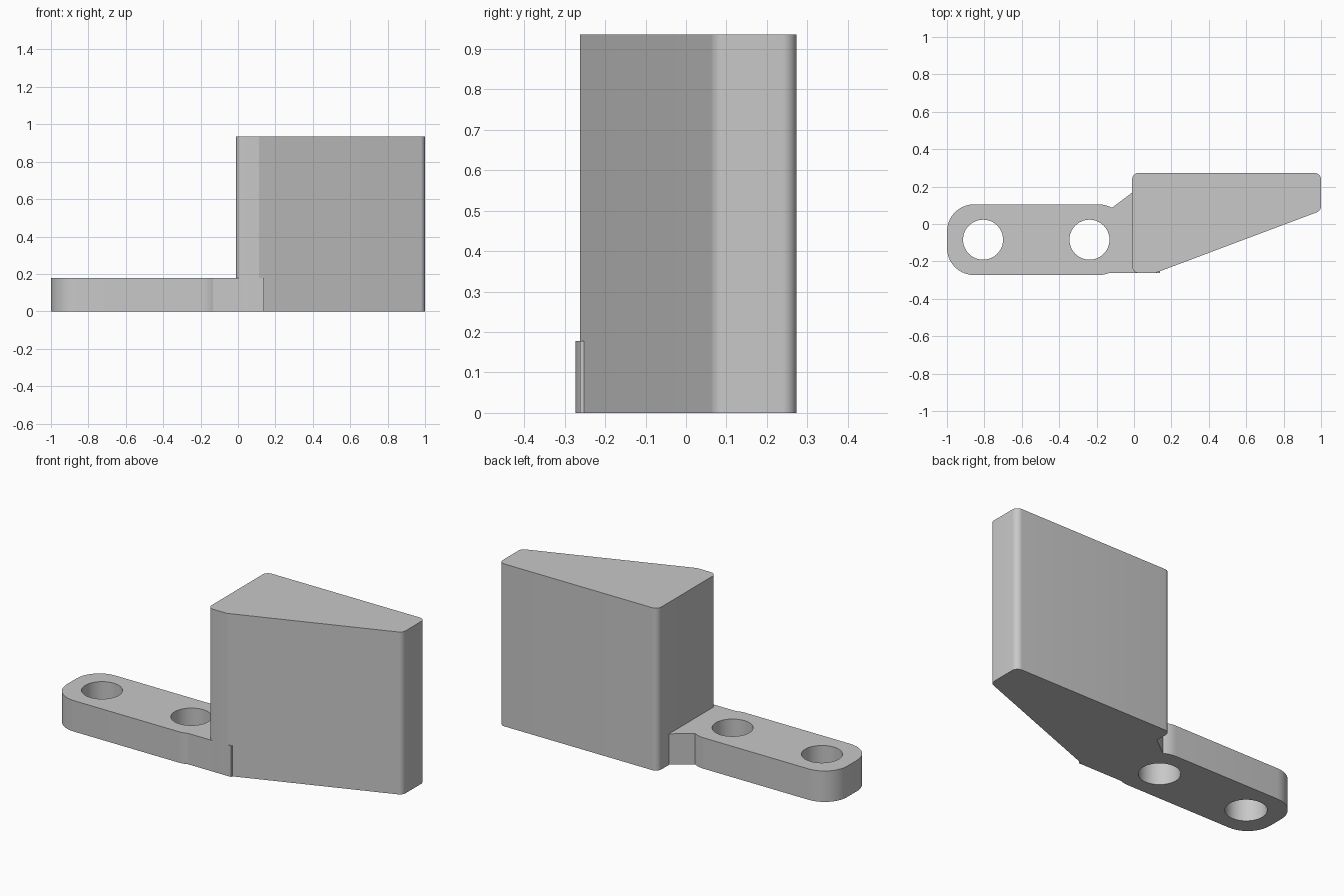
import bpy, bmesh, math
from mathutils import Vector

cube = bpy.data.objects.get("Cube")
if cube:
    bpy.data.objects.remove(cube, do_unlink=True)

grey = bpy.data.materials.new("plain grey")
grey.use_nodes = True
colour = (0.58, 0.58, 0.58, 1)
grey.diffuse_color = colour
grey.node_tree.nodes["Principled BSDF"].inputs["Base Color"].default_value = colour


def rounded(corners, steps=10):
    """Outline through (x, y, radius) corners, each filleted by its radius."""
    outline = []
    for i, (x, y, r) in enumerate(corners):
        p = Vector((x, y))
        if not r:
            outline.append(p)
            continue
        a = (Vector(corners[i - 1][:2]) - p).normalized()
        b = (Vector(corners[(i + 1) % len(corners)][:2]) - p).normalized()
        half = a.angle(b) / 2
        centre = p + (a + b).normalized() * r / math.sin(half)
        start = p + a * r / math.tan(half) - centre
        end = p + b * r / math.tan(half) - centre
        sweep = start.angle(end)
        for k in range(steps + 1):
            t = k / steps
            outline.append(centre + (start * math.sin((1 - t) * sweep)
                                     + end * math.sin(t * sweep)) / math.sin(sweep))
    return outline


def circle(x, y, r, n=48):
    return [Vector((x + r * math.cos(math.tau * k / n),
                    y + r * math.sin(math.tau * k / n))) for k in range(n)]


def prism(name, outlines, height):
    """Extrude flat outlines up from the ground; inner outlines become holes."""
    curve = bpy.data.curves.new(name, 'CURVE')
    curve.dimensions = '2D'
    curve.fill_mode = 'BOTH'
    curve.extrude = height / 2
    for outline in outlines:
        spline = curve.splines.new('POLY')
        spline.points.add(len(outline) - 1)
        for point, p in zip(spline.points, outline):
            point.co = (p.x, p.y, 0, 1)
        spline.use_cyclic_u = True
    obj = bpy.data.objects.new(name, curve)
    bpy.context.collection.objects.link(obj)
    bpy.ops.object.select_all(action='DESELECT')
    obj.select_set(True)
    bpy.context.view_layer.objects.active = obj
    bpy.ops.object.convert(target='MESH')
    obj = bpy.context.object
    obj.name = name
    # weld caps to walls and stand the part on the ground
    bm = bmesh.new()
    bm.from_mesh(obj.data)
    bmesh.ops.remove_doubles(bm, verts=bm.verts, dist=0.0001)
    bmesh.ops.translate(bm, verts=bm.verts, vec=(0, 0, height / 2))
    bmesh.ops.recalc_face_normals(bm, faces=bm.faces)
    bm.to_mesh(obj.data)
    bm.free()
    obj.data.materials.clear()
    obj.data.materials.append(grey)
    bpy.ops.object.shade_smooth_by_angle(angle=math.radians(16))
    return obj


PLATE_H, BLOCK_H = 0.178, 0.935
FRONT, BACK = -0.262, 0.273
END_R, FILLET = 0.145, 0.035

# Mounting plate with two screw holes and a neck running into the block
plate = rounded([
    (-1, 0.105, END_R), (-1, -0.273, END_R),
    (-0.161, -0.273, END_R), (-0.134, FRONT, 0),
    (0.03, FRONT, 0), (0.03, 0.168, 0), (-0.01, 0.168, 0),
    (-0.118, 0.0865, 0), (-0.152, 0.105, END_R)])
holes = [circle(x, -0.084, 0.107) for x in (-0.807, -0.238)]
prism("mounting_plate", [plate] + holes, PLATE_H)

# Tall wedge block with a slanted front
block = rounded([
    (-0.01, BACK, FILLET), (-0.01, FRONT, FILLET), (0.113, FRONT, 0),
    (1, 0.071, FILLET), (1, BACK, FILLET)])
prism("wedge_block", [block], BLOCK_H)

# Small toe where the plate's front edge runs past the slant
toe = [Vector(p) for p in ((0.113, FRONT), (0.14, FRONT), (0.14, -0.252))]
prism("plate_toe", [toe], PLATE_H)
